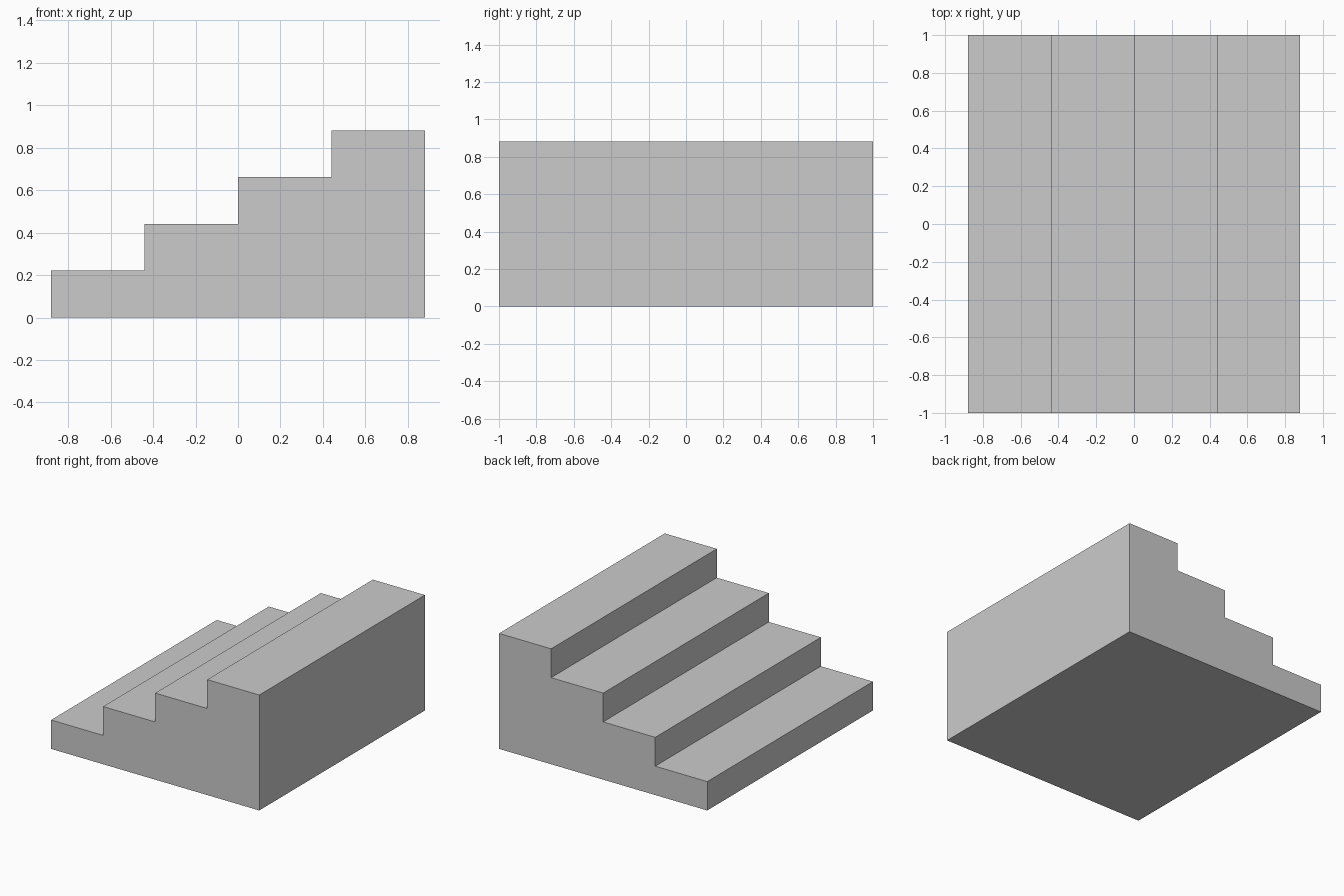
import bpy
import bmesh
from mathutils import Vector

if "Cube" in bpy.data.objects:
    bpy.data.objects.remove(bpy.data.objects["Cube"])

STEPS = 4
TREAD = 0.44     # depth of each step along x
RISER = 0.2205   # height of each step
WIDTH = 2.0      # extent along y

# Side profile: base line, back wall, then down the stairs
half = STEPS * TREAD / 2
profile = [(-half, 0), (half, 0)]
for i in reversed(range(STEPS)):
    z = (i + 1) * RISER
    profile += [(-half + (i + 1) * TREAD, z), (-half + i * TREAD, z)]

# Extrude the profile across the width
bm = bmesh.new()
face = bm.faces.new([bm.verts.new((x, -WIDTH / 2, z)) for x, z in profile])
result = bmesh.ops.extrude_face_region(bm, geom=[face])
moved = [g for g in result["geom"] if isinstance(g, bmesh.types.BMVert)]
bmesh.ops.translate(bm, verts=moved, vec=Vector((0, WIDTH, 0)))
bmesh.ops.recalc_face_normals(bm, faces=bm.faces)

# Staircase object
mesh = bpy.data.meshes.new("staircase")
bm.to_mesh(mesh)
bm.free()
staircase = bpy.data.objects.new("staircase", mesh)
bpy.context.collection.objects.link(staircase)
